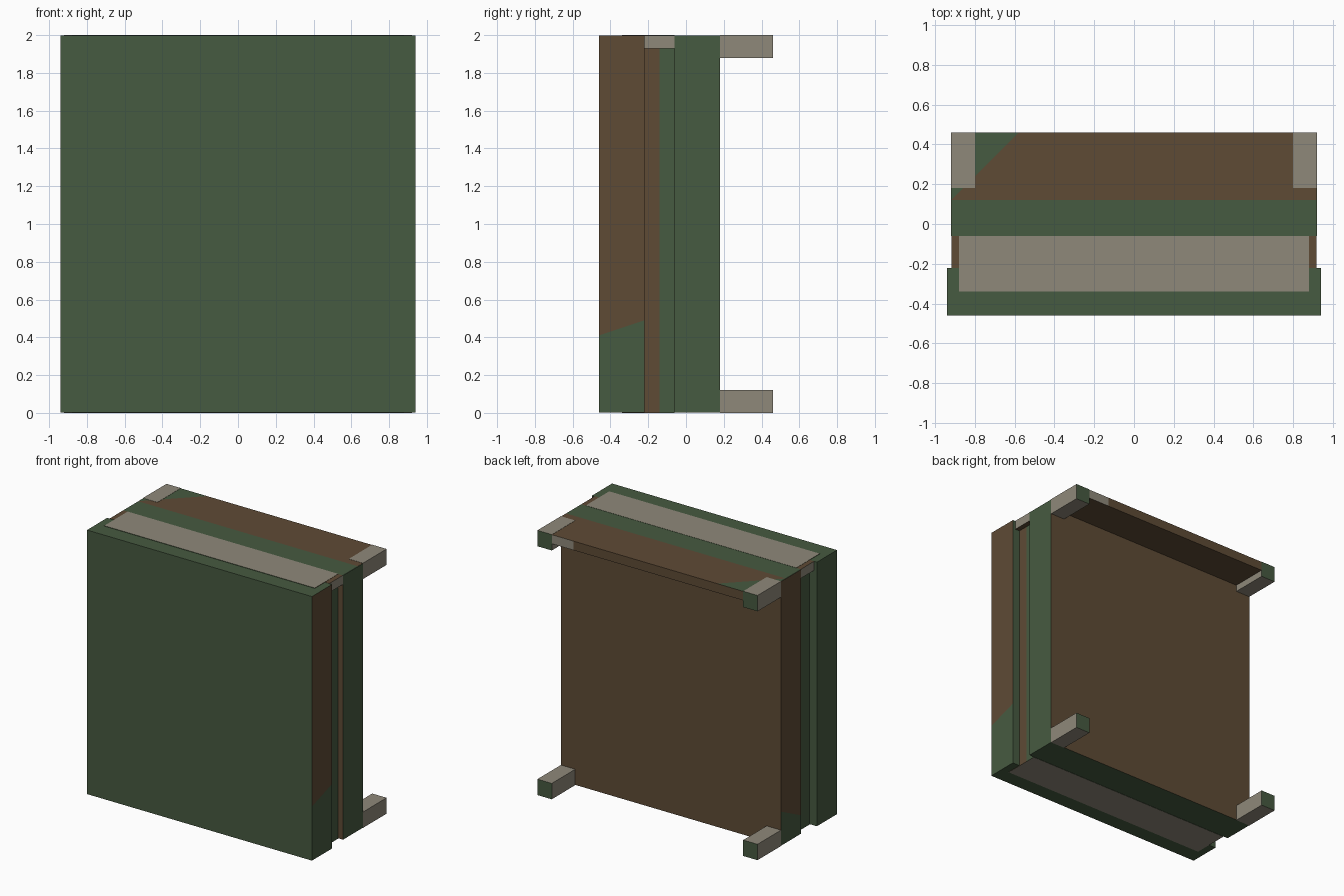
import bpy, bmesh
from mathutils import Vector

if "Cube" in bpy.data.objects:
    bpy.data.objects.remove(bpy.data.objects["Cube"])

GREEN, BROWN, GREY = 0, 1, 2


def material(name, rgb):
    m = bpy.data.materials.new(name)
    m.diffuse_color = (*rgb, 1)
    m.use_nodes = True
    m.node_tree.nodes["Principled BSDF"].inputs["Base Color"].default_value = m.diffuse_color
    return m


MATS = [material("camo green", (0.062, 0.103, 0.052)),
        material("camo brown", (0.113, 0.070, 0.036)),
        material("camo grey", (0.275, 0.250, 0.195))]


def box(name, lo, hi, rule, cuts=()):
    """Box between two corners, cut by planes, coloured by rule(centre, normal)."""
    bm = bmesh.new()
    bmesh.ops.create_cube(bm, size=1)
    lo, hi = Vector(lo), Vector(hi)
    for v in bm.verts:
        v.co = (lo + hi) / 2 + v.co * (hi - lo)
    for co, no in cuts:
        bmesh.ops.bisect_plane(bm, geom=bm.verts[:] + bm.edges[:] + bm.faces[:],
                               dist=1e-5, plane_co=co, plane_no=no)
    bm.normal_update()
    for f in bm.faces:
        f.material_index = rule(f.calc_center_median(), f.normal)
    me = bpy.data.meshes.new(name)
    bm.to_mesh(me)
    bm.free()
    for m in MATS:
        me.materials.append(m)
    ob = bpy.data.objects.new(name, me)
    bpy.context.collection.objects.link(ob)
    return ob


# Front slab: green, right side brown above a sloping line
def front_rule(c, n):
    return BROWN if n.x > 0.9 and c.z > 0.41 + (c.y + 0.46) / 3 else GREEN


box("front_slab", (-0.94, -0.46, 0.002), (0.94, -0.22, 1.997), front_rule,
    [((0, -0.46, 0.41), (0, -1, 3))])


# Recessed core joining the two slabs
def core_rule(c, n):
    if abs(n.z) > 0.9:
        return GREY
    return BROWN if n.x > 0.9 and c.y < -0.14 else GREEN


box("recessed_core", (-0.88, -0.34, 0), (0.88, -0.06, 2), core_rule,
    [((0, -0.14, 0), (0, 1, 0))])


# Back slab: brown front and back, green right side, left side green at the foot
def back_rule(c, n):
    if abs(n.y) > 0.9:
        return BROWN
    return BROWN if n.x < -0.9 and c.z > 0.2 + (c.y - 0.06) * 0.5 else GREEN


box("back_slab", (-0.92, -0.06, 0.002), (0.92, 0.18, 1.997), back_rule,
    [((0, 0.06, 0.2), (0, -0.5, 1))])


# Top plate overhanging the back
def plate_rule(c, n):
    if abs(n.x) > 0.9:
        return GREY
    if n.y > 0.9:
        return GREY if c.x > 0.62 else BROWN
    if n.z > 0.9 and (-0.06 < c.y < 0.12 or c.y - c.x > 1.04):
        return GREEN
    return BROWN


box("top_plate", (-0.918, -0.22, 1.93), (0.918, 0.459, 1.9985), plate_rule,
    [((0, -0.06, 0), (0, 1, 0)), ((0, 0.12, 0), (0, 1, 0)),
     ((0.62, 0, 0), (1, 0, 0)), ((-0.8, 0.24, 0), (-1, 1, 0))])

# Four corner brackets with green ends
for side, s in (("left", -1), ("right", 1)):
    for level, z in (("bottom", 0), ("top", 1.88)):
        xs = sorted((0.8 * s, 0.92 * s))
        box(f"{level}_{side}_bracket", (xs[0], 0.18, z), (xs[1], 0.46, z + 0.12),
            lambda c, n: GREEN if n.y > 0.9 else GREY)
